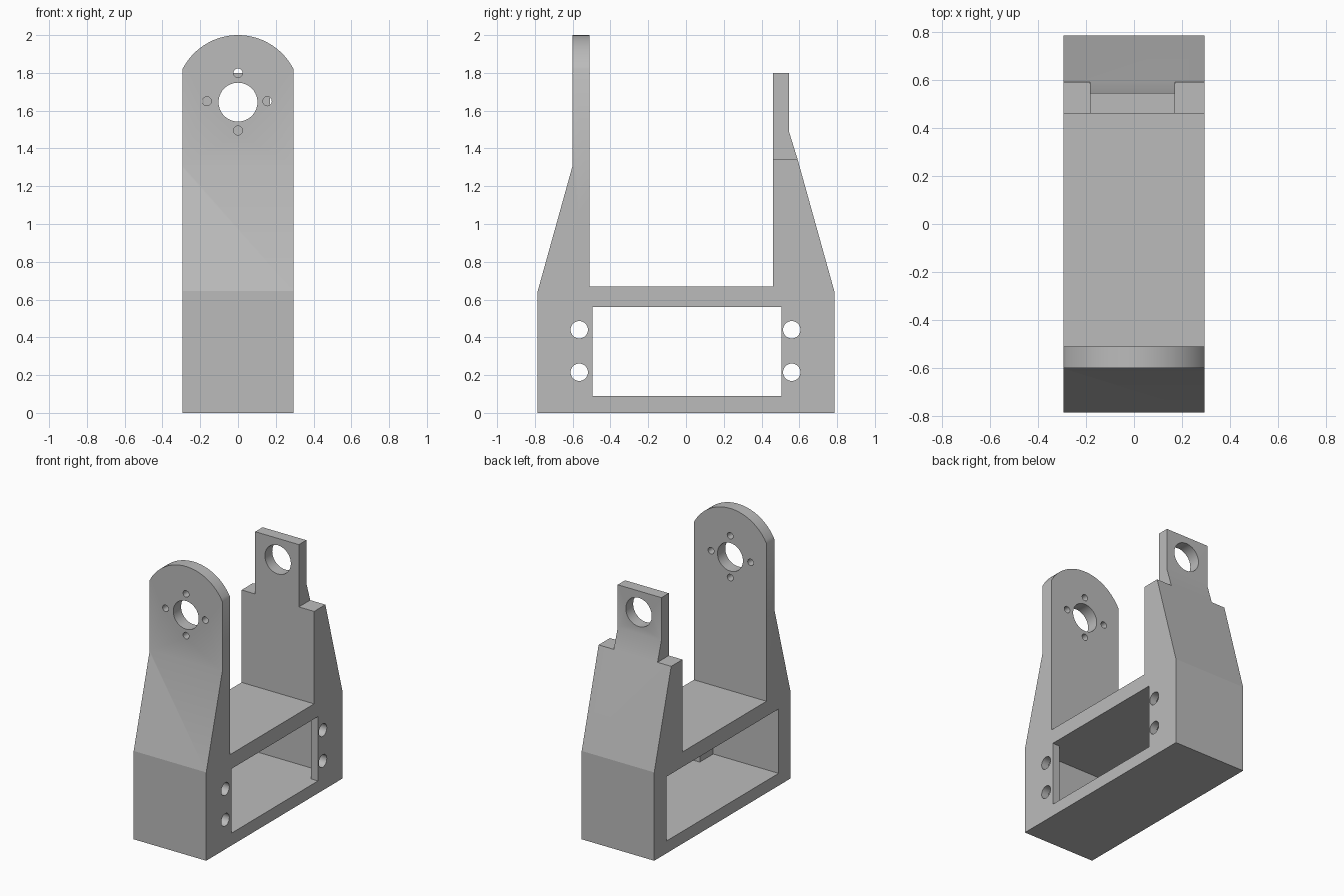
import bpy, bmesh
from math import cos, sin, pi, asin

cube = bpy.data.objects.get("Cube")
if cube:
    bpy.data.objects.remove(cube, do_unlink=True)

grey = bpy.data.materials.new("plain grey")
grey.use_nodes = True
colour = (0.5, 0.5, 0.5, 1)
grey.diffuse_color = colour
grey.node_tree.nodes["Principled BSDF"].inputs["Base Color"].default_value = colour

HALF = 0.293  # half the width of the bracket


def prism(name, outline, axis, start, end):
    """Extrude a (y, z) outline along x, or an (x, z) outline along y."""
    bm = bmesh.new()
    place = (lambda a, b: (start, a, b)) if axis == "x" else (lambda a, b: (a, start, b))
    face = bm.faces.new([bm.verts.new(place(a, b)) for a, b in outline])
    new = bmesh.ops.extrude_face_region(bm, geom=[face])["geom"]
    step = (end - start, 0, 0) if axis == "x" else (0, end - start, 0)
    bmesh.ops.translate(bm, vec=step, verts=[g for g in new if isinstance(g, bmesh.types.BMVert)])
    bmesh.ops.recalc_face_normals(bm, faces=bm.faces)
    mesh = bpy.data.meshes.new(name)
    bm.to_mesh(mesh)
    bm.free()
    mesh.materials.append(grey)
    obj = bpy.data.objects.new(name, mesh)
    bpy.context.collection.objects.link(obj)
    return obj


def rect(a0, a1, b0, b1):
    return [(a0, b0), (a1, b0), (a1, b1), (a0, b1)]


def circle(a, b, r, n=40):
    return [(a + r * cos(2 * pi * i / n), b + r * sin(2 * pi * i / n)) for i in range(n)]


def carve(obj, outline, axis, start, end, mode="DIFFERENCE"):
    """Cut the part with a temporary prism."""
    tool = prism("cutter", outline, axis, start, end)
    tool.hide_render = True
    mod = obj.modifiers.new("carve", "BOOLEAN")
    mod.object, mod.operation, mod.solver = tool, mode, "EXACT"
    bpy.context.view_layer.objects.active = obj
    bpy.ops.object.modifier_apply(modifier=mod.name)
    bpy.data.objects.remove(tool, do_unlink=True)


# Box base with the raised deck between the arms
base = prism("base_frame", [(-.785, 0), (.785, 0), (.785, .645), (.46, .645), (.46, .67),
                            (-.51, .67), (-.51, .645), (-.785, .645)], "x", -HALF, HALF)
# Wide pocket from one side, leaving a flange with a smaller window
carve(base, rect(-.65, .645, .09, .56), "x", -1, .235)
carve(base, rect(-.495, .505, .09, .56), "x", .1, 1)
# Flange bolt holes
for y in (-.565, .56):
    for z in (.215, .44):
        carve(base, circle(y, z, .046), "x", .1, 1)

# Tall front arm with a rounded top
front = prism("front_arm", [(-.785, .645), (-.51, .645), (-.51, 2.1), (-.6, 2.1), (-.6, 1.31)],
              "x", -HALF, HALF)
radius = .33
reach = asin(HALF / radius)
arc = [(radius * sin(reach * t / 16), 2 - radius + radius * cos(reach * t / 16))
       for t in range(16, -17, -1)]
carve(front, [(-HALF, .5), (HALF, .5)] + arc, "y", -1, 0, "INTERSECT")
# Bearing hole and its ring of screw holes
carve(front, circle(0, 1.645, .103), "y", -1, 0)
for x, z in ((0, 1.8), (0, 1.495), (-.165, 1.65), (.155, 1.65)):
    carve(front, circle(x, z, .024, 20), "y", -1, 0)

# Shorter back arm, stepped to a narrow tab
back = prism("back_arm", [(.46, .645), (.785, .645), (.59, 1.345), (.545, 1.49), (.545, 1.8),
                          (.46, 1.8)], "x", -HALF, HALF)
for x0, x1 in ((-1, -.183), (.17, 1)):
    carve(back, rect(x0, x1, 1.345, 3), "y", 0, 1)
carve(back, circle(0, 1.645, .105), "y", 0, 1)

# Smooth the curved walls and keep the edges sharp
for part in (base, front, back):
    bpy.ops.object.select_all(action="DESELECT")
    part.select_set(True)
    bpy.context.view_layer.objects.active = part
    bpy.ops.object.shade_smooth_by_angle(angle=pi / 6)
